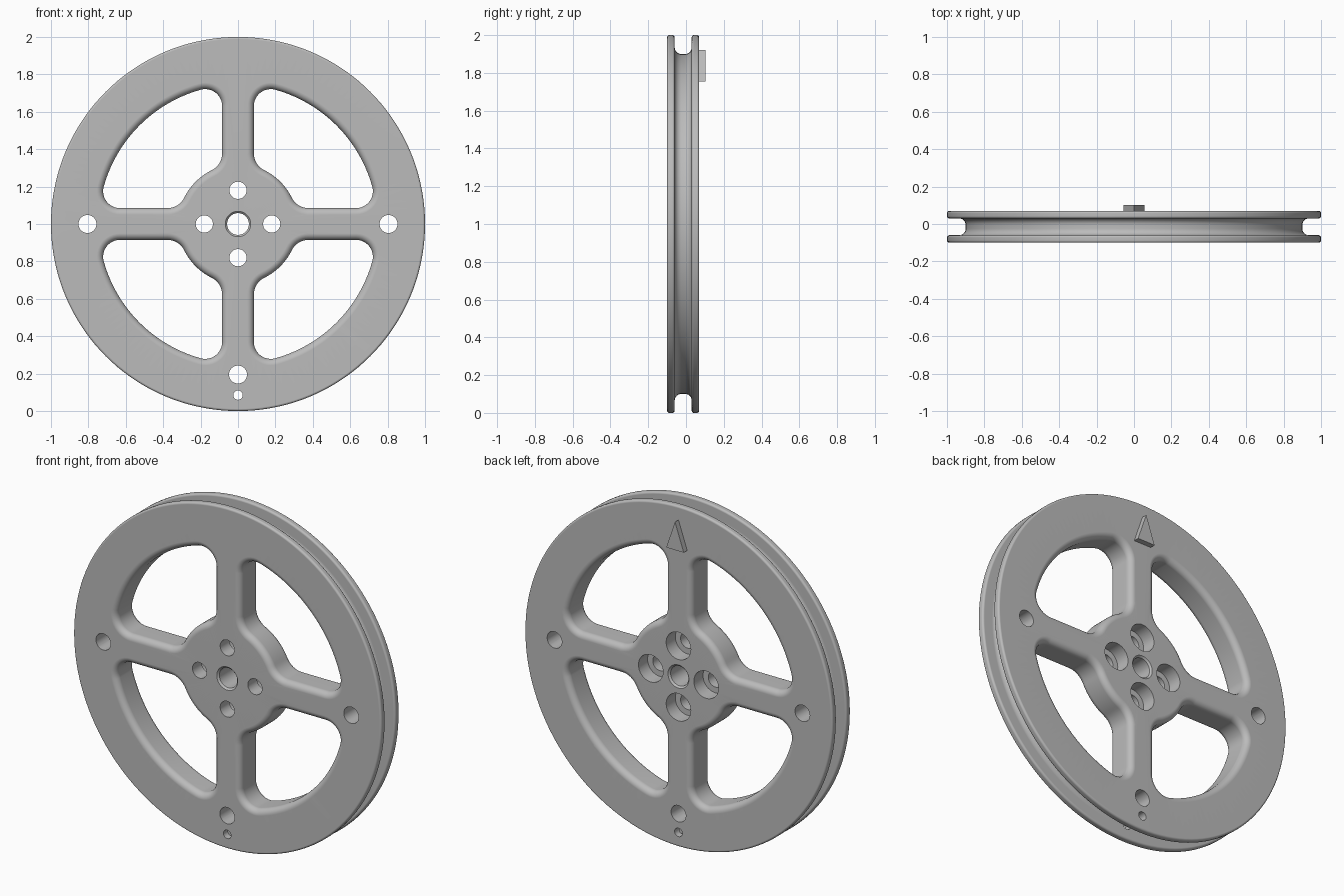
import bpy, bmesh
from math import sin, cos, pi, sqrt, atan2, radians

cube = bpy.data.objects.get("Cube")
if cube:
    bpy.data.objects.remove(cube)

FRONT, BACK, MID = -0.1, 0.07, 1.0
SEG = 144

grey = bpy.data.materials.new("plain_grey")
grey.use_nodes = True
COLOR = (0.5, 0.5, 0.5, 1)
grey.diffuse_color = COLOR
grey.node_tree.nodes["Principled BSDF"].inputs["Base Color"].default_value = COLOR


def arc(cx, cy, r, a0, a1, n):
    """Points on an arc, angles in radians."""
    steps = [a0 + (a1 - a0) * i / n for i in range(n + 1)]
    return [(cx + r * cos(a), cy + r * sin(a)) for a in steps]


def skin(bm, loops, wrap=False):
    """Join equal loops with quads; wrap round or cap the ends."""
    rings = [[bm.verts.new(p) for p in loop] for loop in loops]
    pairs = list(zip(rings, rings[1:]))
    if wrap:
        pairs.append((rings[-1], rings[0]))
    for a, b in pairs:
        for i in range(len(a)):
            j = (i + 1) % len(a)
            bm.faces.new((a[i], a[j], b[j], b[i]))
    if not wrap:
        bm.faces.new(rings[0])
        bm.faces.new(rings[-1])


def lathe(bm, profile, x=0, z=MID, seg=SEG, wrap=False):
    """Turn (radius, y) points about an axis along y."""
    turn = [2 * pi * i / seg for i in range(seg)]
    skin(bm, [[(x + r * cos(a), y, z + r * sin(a)) for a in turn]
              for r, y in profile], wrap)


def make(name, bm):
    bmesh.ops.recalc_face_normals(bm, faces=bm.faces)
    mesh = bpy.data.meshes.new(name)
    bm.to_mesh(mesh)
    bm.free()
    mesh.materials.append(grey)
    obj = bpy.data.objects.new(name, mesh)
    bpy.context.collection.objects.link(obj)
    return obj


# Wheel disc: grooved rim and chamfered centre bore in one turned profile
BORE, CH, LIP, ROOT, FLOOR = 0.058, 0.01, 0.012, 0.035, 0.9
G0, G1 = -0.06, 0.03
profile = [(BORE, BACK - CH), (BORE, FRONT + CH), (BORE + CH, FRONT)]
profile += arc(1 - LIP, FRONT + LIP, LIP, -pi / 2, 0, 4)
profile += arc(1 - LIP, G0 - LIP, LIP, 0, pi / 2, 4)
profile += arc(FLOOR + ROOT, G0 + ROOT, ROOT, -pi / 2, -pi, 6)
profile += arc(FLOOR + ROOT, G1 - ROOT, ROOT, pi, pi / 2, 6)
profile += arc(1 - LIP, G1 + LIP, LIP, -pi / 2, 0, 4)
profile += arc(1 - LIP, BACK - LIP, LIP, 0, pi / 2, 4)
profile.append((BORE + CH, BACK))
bm = bmesh.new()
lathe(bm, profile, wrap=True)
wheel = make("wheel", bm)

# Window outline between spokes, hub and rim, grown by d
SPOKE, RIM, HUB, R1, R2 = 0.085, 0.745, 0.32, 0.09, 0.1


def window(d):
    c1, c2 = SPOKE + R1, SPOKE + R2
    h1 = sqrt((RIM - R1) ** 2 - c1 ** 2)
    h2 = sqrt((HUB + R2) ** 2 - c2 ** 2)
    p1, p2 = atan2(h1, c1), atan2(h2, c2)
    half = arc(0, 0, RIM + d, pi / 4, p1, 14)
    half += arc(c1, h1, R1 + d, p1, pi, 12)[1:]
    half += arc(c2, h2, R2 + d, pi, pi + p2, 8)
    half += arc(0, 0, HUB - d, p2, pi / 4, 8)[1:]
    return half + [(v, u) for u, v in reversed(half[1:-1])]


# Cutter: four windows flared at both faces to leave rounded edges
FILLET, OVER = 0.035, 0.05
flare = []
for i in range(7):
    t = pi / 2 * i / 6
    flare.append((FILLET * (1 - cos(t)), FILLET * (1 - sin(t))))
layers = [(FRONT - OVER, FILLET)] + [(FRONT + h, d) for h, d in flare]
layers += [(BACK - h, d) for h, d in reversed(flare)] + [(BACK + OVER, FILLET)]
bm = bmesh.new()
for k in range(4):
    c, s = round(cos(k * pi / 2)), round(sin(k * pi / 2))
    skin(bm, [[(u * c - v * s, y, MID + u * s + v * c) for u, v in window(d)]
              for y, d in layers])

# Hub bolt holes, counterbored from the back
for x, z in ((1, 0), (-1, 0), (0, 1), (0, -1)):
    lathe(bm, [(0.046, FRONT - OVER), (0.046, BACK - 0.085),
               (0.08, BACK - 0.085), (0.08, BACK + OVER)],
          x * 0.18, MID + z * 0.18, 40)

# Rim holes and the small pin hole
for x, z, r in ((0.805, 0, 0.048), (-0.805, 0, 0.048),
                (0, -0.805, 0.048), (0, -0.915, 0.025)):
    lathe(bm, [(r, FRONT - OVER), (r, BACK + OVER)], x, MID + z, 36)
cutter = make("cutter", bm)
cutter.hide_render = True

cut = wheel.modifiers.new("cut", 'BOOLEAN')
cut.operation, cut.solver, cut.object = 'DIFFERENCE', 'EXACT', cutter
bpy.context.view_layer.objects.active = wheel
wheel.select_set(True)
bpy.ops.object.modifier_apply(modifier=cut.name)
bpy.data.objects.remove(cutter)

bpy.ops.object.select_all(action='DESELECT')
wheel.select_set(True)
bpy.ops.object.shade_smooth_by_angle(angle=radians(32))
weighted = wheel.modifiers.new("even_shading", 'WEIGHTED_NORMAL')
weighted.keep_sharp = True

# Raised triangular pointer on the back of the rim
bm = bmesh.new()
skin(bm, [[(-0.057, y, 1.755), (0.057, y, 1.755), (0, y, 1.92)]
          for y in (BACK - 0.01, 0.102)])
make("pointer", bm)
